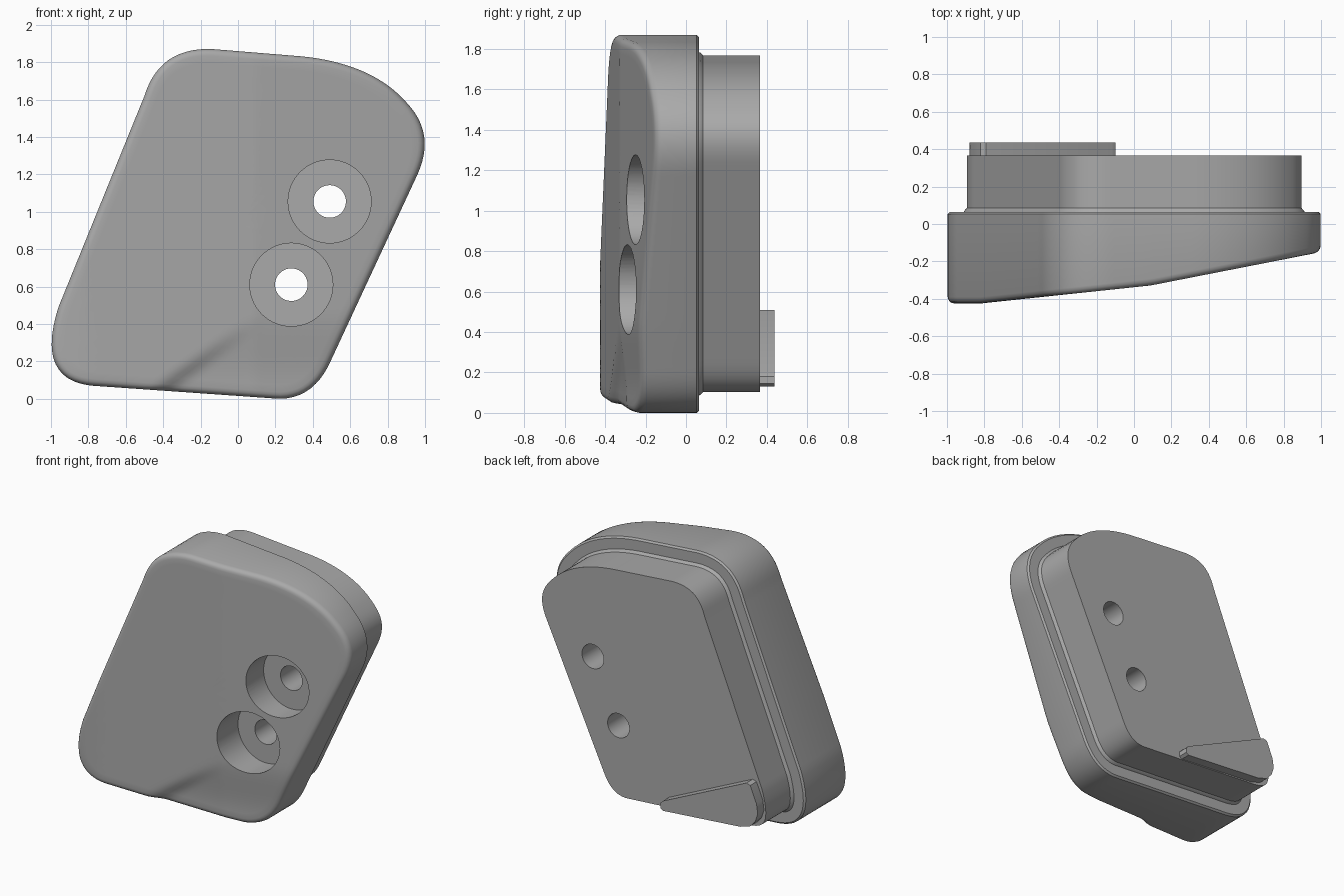
import bpy, bmesh, math
from mathutils import Vector

cube = bpy.data.objects.get("Cube")
if cube:
    bpy.data.objects.remove(cube, do_unlink=True)

grey = bpy.data.materials.new("plain grey")
grey.use_nodes = True
COLOR = (0.40, 0.40, 0.40, 1)
grey.diffuse_color = COLOR
grey.node_tree.nodes["Principled BSDF"].inputs["Base Color"].default_value = COLOR

# Rounded corners of the pad outline: start, control, end in (x, z)
CORNERS = [
    ((-0.96, 0.49), (-1.085, 0.10), (-0.78, 0.07)),
    ((0.22, 0.0), (0.40, 0.0), (0.49, 0.19)),
    ((0.96, 1.20), (1.06, 1.42), (0.90, 1.585)),
    ((0.90, 1.585), (0.72, 1.79), (0.35, 1.83)),
    ((-0.14, 1.87), (-0.42, 1.88), (-0.50, 1.62)),
]
CENTRE = Vector((0.0, 0.93))


def resample(points, count):
    """Evenly spaced points along a closed path."""
    ends = points[1:] + points[:1]
    lengths = [(b - a).length for a, b in zip(points, ends)]
    step, result, i, walked = sum(lengths) / count, [], 0, 0.0
    for k in range(count):
        while walked + lengths[i] < k * step:
            walked += lengths[i]
            i += 1
        result.append(points[i].lerp(ends[i], (k * step - walked) / max(lengths[i], 1e-9)))
    return result


def pad_outline():
    points = []
    for corner in CORNERS:
        a, b, c = map(Vector, corner)
        for k in range(17):
            t = k / 16
            points.append(a.lerp(b, t).lerp(b.lerp(c, t), t))
    return resample(points, 180)


def inset(points, d):
    """Move a counter-clockwise outline inwards."""
    result = []
    for i, p in enumerate(points):
        t = (points[(i + 1) % len(points)] - points[i - 1]).normalized()
        result.append(p + Vector((-t.y, t.x)) * d)
    return result


def smooth(t):
    t = min(max(t, 0), 1)
    return t * t * (3 - 2 * t)


def front_y(p):
    """Faceted slope of the front, with a shallow diagonal step low down."""
    y = max(-0.425, -0.338 + 0.106 * p.x, -0.346 + 0.196 * p.x)
    a, b = Vector((-0.42, 0.04)), Vector((0.05, 0.38))
    d = (b - a).normalized()
    side = (p.x - a.x) * d.y - (p.y - a.y) * d.x
    return y + 0.035 * smooth(side / 0.09 + 0.5) * smooth((0.48 - p.y) / 0.4)


def loft(name, rings):
    """Skin a stack of equal rings of 3D points and cap both ends."""
    bm = bmesh.new()
    loops = [[bm.verts.new(p) for p in ring] for ring in rings]
    for lo, hi in zip(loops, loops[1:]):
        n = len(lo)
        for i in range(n):
            j = (i + 1) % n
            bm.faces.new((lo[i], lo[j], hi[j], hi[i]))
    bm.faces.new(loops[0])
    bm.faces.new(loops[-1])
    bmesh.ops.recalc_face_normals(bm, faces=bm.faces)
    mesh = bpy.data.meshes.new(name)
    bm.to_mesh(mesh)
    bm.free()
    mesh.materials.append(grey)
    obj = bpy.data.objects.new(name, mesh)
    bpy.context.collection.objects.link(obj)
    return obj


def flat(points, y):
    return [(p.x, y, p.y) for p in points]


def activate(obj):
    bpy.ops.object.select_all(action="DESELECT")
    obj.select_set(True)
    bpy.context.view_layer.objects.active = obj


def drill(obj, x, z, radius, y0, y1):
    circle = [Vector((x + radius * math.cos(k * math.tau / 64),
                      z + radius * math.sin(k * math.tau / 64))) for k in range(64)]
    cutter = loft("cutter", [flat(circle, y0), flat(circle, y1)])
    cutter.hide_render = True
    activate(obj)
    mod = obj.modifiers.new("drill", "BOOLEAN")
    mod.operation, mod.solver, mod.object = "DIFFERENCE", "EXACT", cutter
    bpy.ops.object.modifier_apply(modifier=mod.name)
    bpy.data.objects.remove(cutter, do_unlink=True)


outline = pad_outline()

# Front pad: flat back, straight wall, rounded rim, sloping front
rings = [flat(inset(outline, 0.012), 0.065), flat(outline, 0.053)]
for d, lift in ((0, 0.035), (0.004, 0.02), (0.012, 0.009), (0.022, 0.003), (0.036, 0)):
    rings.append([(p.x, front_y(p) + lift, p.y) for p in inset(outline, d)])
inner = inset(outline, 0.036)
for k in range(1, 24):
    ring = [p.lerp(CENTRE, k / 24) for p in inner]
    rings.append([(p.x, front_y(p), p.y) for p in ring])
pad = loft("front_pad", rings)

# Back block with a small fillet where it meets the pad
block = loft("back_block", [flat(inset(outline, d), y) for d, y in
                            ((0.085, 0.06), (0.088, 0.07), (0.102, 0.085), (0.102, 0.365))])

# Counterbored screw holes through both bodies
for x, z in ((0.49, 1.055), (0.285, 0.61)):
    drill(pad, x, z, 0.222, -0.8, -0.09)
    for body in (pad, block):
        drill(body, x, z, 0.087, -0.7, 0.7)

# Wedge-shaped tab at the lower corner of the back
wedge = [Vector(p) for p in ((-0.12, 0.13), (-0.10, 0.145), (-0.10, 0.18), (-0.12, 0.20),
                             (-0.79, 0.51), (-0.82, 0.50), (-0.87, 0.38), (-0.88, 0.31),
                             (-0.86, 0.25), (-0.82, 0.205), (-0.74, 0.18))]
tab = loft("back_tab", [flat(wedge, 0.36), flat(wedge, 0.437)])

for obj in (pad, block, tab):
    activate(obj)
    bpy.ops.object.shade_smooth_by_angle(angle=math.radians(35))
